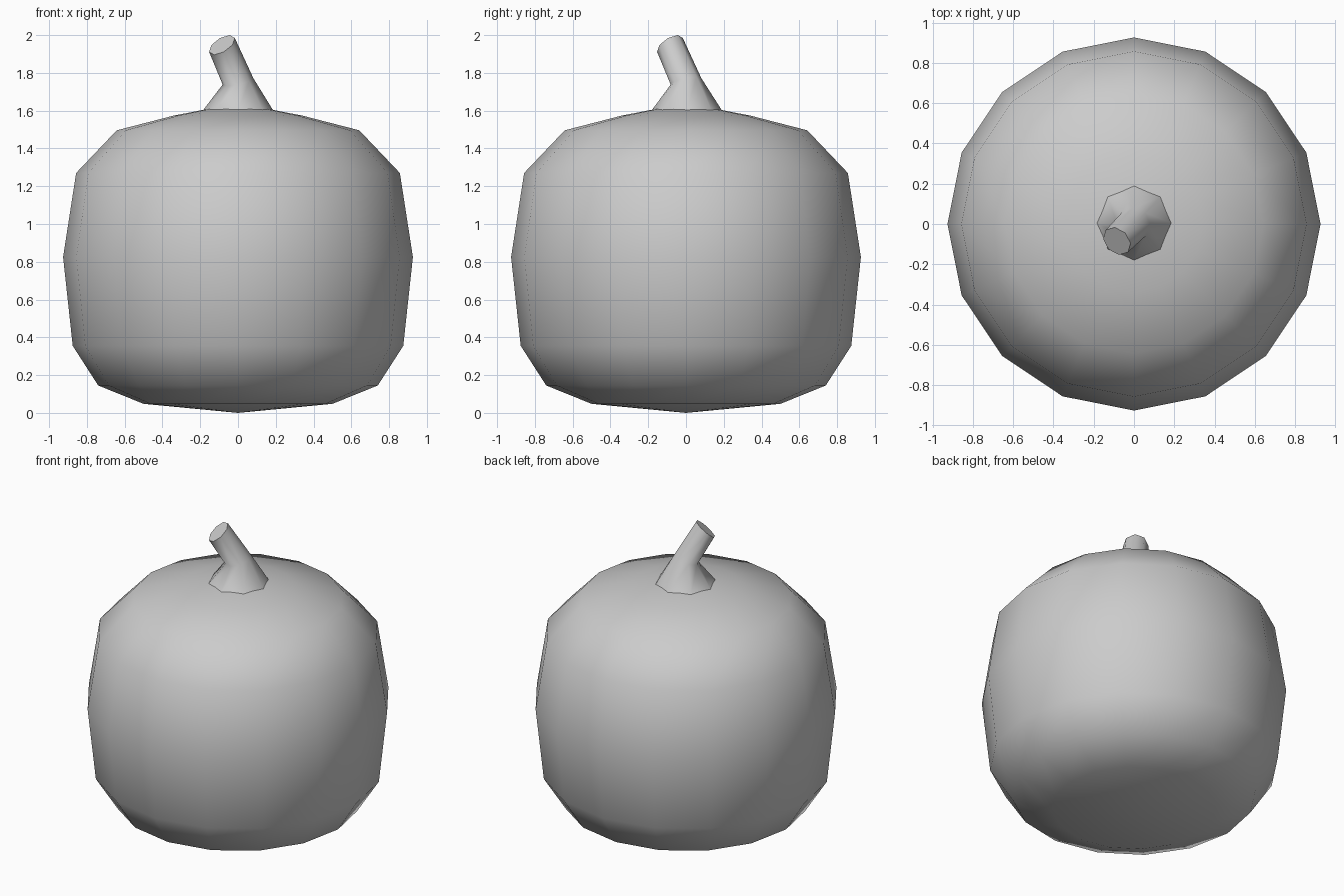
import bpy, bmesh
from math import pi, cos, sin, radians
from mathutils import Vector, Matrix

if "Cube" in bpy.data.objects:
    bpy.data.objects.remove(bpy.data.objects["Cube"])


def add_ring(bm, sides, radius, centre, tilt=0.0):
    # tilt leans the ring toward the front left
    rot = Matrix.Rotation(radians(tilt), 3, Vector((1, -1, 0)).normalized())
    return [bm.verts.new(Vector(centre) + rot @ Vector((radius * cos(2 * pi * i / sides),
                                                        radius * sin(2 * pi * i / sides), 0)))
            for i in range(sides)]


def bridge(bm, a, b):
    n = len(a)
    for i in range(n):
        j = (i + 1) % n
        bm.faces.new((a[i], a[j], b[j], b[i]))


def finish(bm, name, angle):
    bmesh.ops.recalc_face_normals(bm, faces=bm.faces)
    mesh = bpy.data.meshes.new(name)
    bm.to_mesh(mesh)
    bm.free()
    obj = bpy.data.objects.new(name, mesh)
    bpy.context.collection.objects.link(obj)
    bpy.ops.object.select_all(action='DESELECT')
    obj.select_set(True)
    bpy.context.view_layer.objects.active = obj
    bpy.ops.object.shade_smooth_by_angle(angle=radians(angle))
    return obj


# Pumpkin body: 16-sided revolved profile with poles
profile = [(0.50, 0.048), (0.74, 0.145), (0.875, 0.355), (0.926, 0.825),
           (0.857, 1.27), (0.642, 1.496), (0.34, 1.574)]
bm = bmesh.new()
rings = [add_ring(bm, 16, r, (0, 0, z)) for r, z in profile]
for a, b in zip(rings, rings[1:]):
    bridge(bm, a, b)
for ring, z in ((rings[0], 0.0), (rings[-1], 1.64)):
    pole = bm.verts.new((0, 0, z))
    for i in range(16):
        bm.faces.new((ring[i], ring[(i + 1) % 16], pole))
finish(bm, "pumpkin_body", 80)

# Stem: flared octagonal base, narrow neck, leaning flat-cut tip
bm = bmesh.new()
base = add_ring(bm, 8, 0.187, (0, 0.004, 1.60))
neck = add_ring(bm, 8, 0.083, (0, 0, 1.755), 17)
tip = add_ring(bm, 8, 0.078, (-0.085, -0.085, 1.948), 42)
bridge(bm, base, neck)
bridge(bm, neck, tip)
bm.faces.new(tip)
bm.faces.new(base)
finish(bm, "stem", 75)
